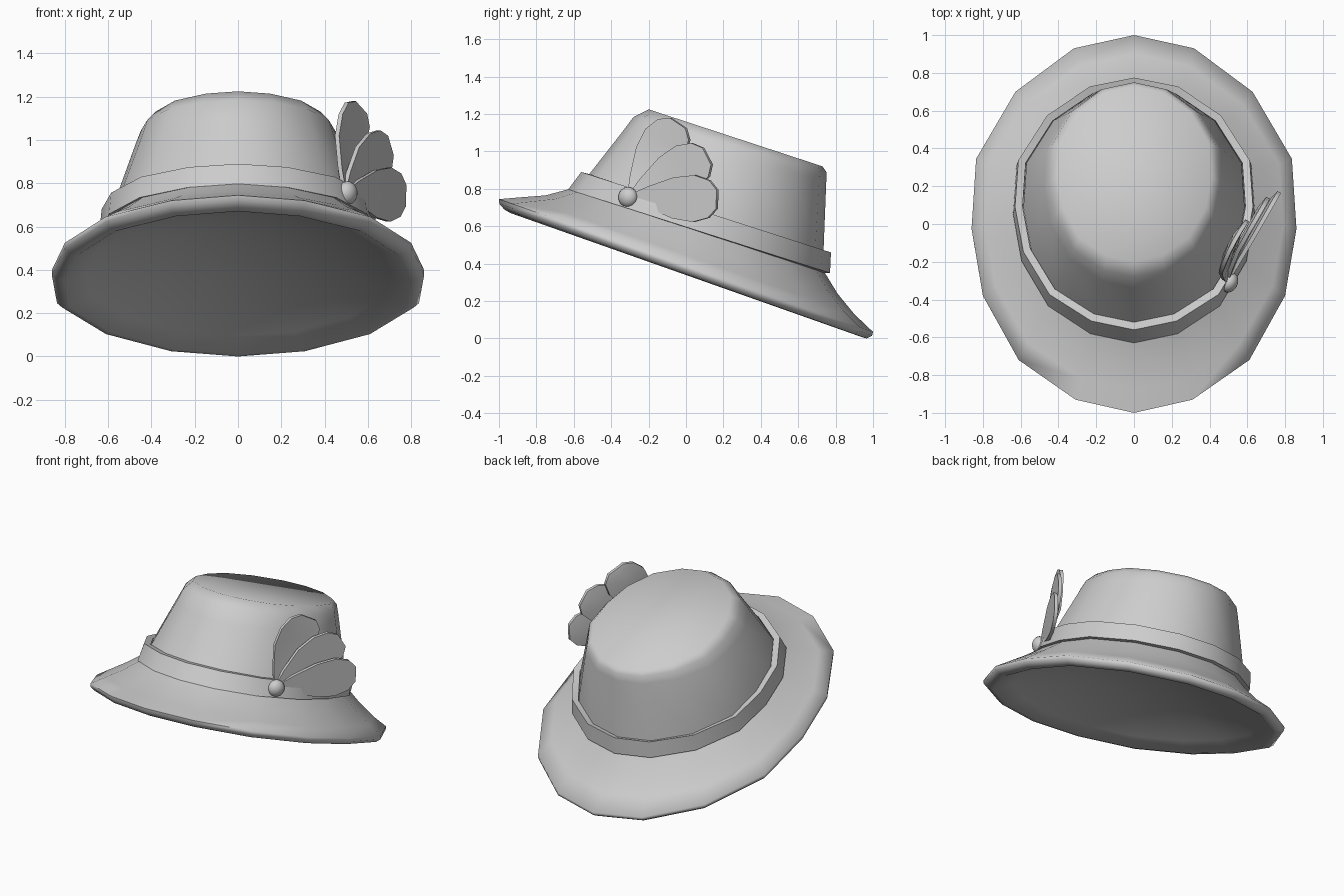
import bpy, bmesh, math
from mathutils import Matrix, Vector

if "Cube" in bpy.data.objects:
    bpy.data.objects.remove(bpy.data.objects["Cube"])

felt = bpy.data.materials.new("grey_felt")
felt.diffuse_color = (0.61, 0.61, 0.61, 1)
felt.use_nodes = True
felt.node_tree.nodes["Principled BSDF"].inputs["Base Color"].default_value = felt.diffuse_color

# Egg-shaped half outline from back to front: share of full width and of length
EGG = [0, 0.37, 0.73, 0.972, 1, 0.93, 0.71, 0.36, 0]
ALONG = [1, 0.93, 0.70, 0.345, -0.025, -0.38, -0.72, -0.93, -1]
SIDES = 16


def finish(bm, name, angle):
    bmesh.ops.recalc_face_normals(bm, faces=bm.faces[:])
    mesh = bpy.data.meshes.new(name)
    bm.to_mesh(mesh)
    bm.free()
    mesh.materials.append(felt)
    obj = bpy.data.objects.new(name, mesh)
    bpy.context.collection.objects.link(obj)
    bpy.ops.object.select_all(action='DESELECT')
    obj.select_set(True)
    bpy.context.view_layer.objects.active = obj
    bpy.ops.object.shade_smooth_by_angle(angle=math.radians(angle))
    return obj


def ring(bm, front_y, front_z, back_y, back_z, width):
    """Tilted egg-shaped loop through a front and a back point."""
    verts = []
    for i in range(SIDES):
        j = min(i, SIDES - i)
        k = (1 + ALONG[j]) / 2
        x = width * EGG[j] * (1 if i <= 8 else -1)
        verts.append(bm.verts.new((x, front_y + (back_y - front_y) * k,
                                   front_z + (back_z - front_z) * k)))
    return verts


def loft(name, rings, angle, cap_end=False, closed=False):
    bm = bmesh.new()
    loops = [ring(bm, *r) for r in rings]
    pairs = list(zip(loops, loops[1:]))
    if closed:
        pairs.append((loops[-1], loops[0]))
    for a, b in pairs:
        for i in range(SIDES):
            j = (i + 1) % SIDES
            bm.faces.new((a[i], a[j], b[j], b[i]))
    if cap_end:
        bm.faces.new(loops[-1])
    return finish(bm, name, angle)


def dome_ring(k):
    """Loop of the hollow underside at share k of the rim, raised as a dome."""
    h = 0.21 * (1 - k * k)
    y, z = 0.34 * h - 0.005, 0.341 + 0.94 * h
    return (y - 0.935 * k, z + 0.33 * k, y + 0.935 * k, z - 0.33 * k, 0.80 * k)


# Brim: flared top, rolled edge and domed hollow underside
loft("brim", [
    (-0.61, 0.803, 0.74, 0.355, 0.61),
    (-0.75, 0.765, 0.81, 0.24, 0.71),
    (-0.88, 0.755, 0.90, 0.13, 0.79),
    (-1.00, 0.745, 1.00, 0.035, 0.86),
    (-0.998, 0.72, 0.995, 0.015, 0.86),
    (-0.972, 0.69, 0.965, 0.00, 0.835),
] + [dome_ring(k) for k in (1, 0.88, 0.74, 0.56, 0.36, 0.15)], 80, cap_end=True)

# Crown with rounded shoulder
loft("crown", [
    (-0.60, 0.78, 0.735, 0.35, 0.59),
    (-0.52, 0.875, 0.735, 0.46, 0.585),
    (-0.34, 1.105, 0.75, 0.84, 0.475),
    (-0.28, 1.185, 0.75, 0.89, 0.45),
    (-0.20, 1.225, 0.73, 0.92, 0.41),
], 55, cap_end=True)

# Ribbon band around the crown
loft("band", [
    (-0.59, 0.79, 0.73, 0.35, 0.59),
    (-0.63, 0.797, 0.77, 0.35, 0.64),
    (-0.56, 0.89, 0.775, 0.46, 0.63),
    (-0.52, 0.88, 0.735, 0.45, 0.59),
], 35, closed=True)

# Fan of three upright petals, all rooted at the button on the right side
ROOT = Vector((0.50, -0.31, 0.76))
NORMAL = Vector((1, -0.57, 0)).normalized()
HALF = [(0.02, 0.015), (0.10, 0.055), (0.24, 0.11), (0.35, 0.125),
        (0.43, 0.10), (0.472, 0.05)]


def petal(name, degrees, shift, slope, curve):
    """Flat-fronted blade with a gently swollen back."""
    bm = bmesh.new()
    a = math.radians(degrees)
    rows = []
    for u, half in HALF:
        row = []
        for v in (half, 0, -half):
            y = u * math.cos(a) - v * math.sin(a)
            z = u * math.sin(a) + v * math.cos(a)
            x = slope * y + curve * y * y + shift * min(1, u / 0.2)
            row.append(bm.verts.new(ROOT + Vector((x, y, z))))
        rows.append(row)
    ribs = [row[1].co.copy() for row in rows[1:-1]]
    for p, q in zip(rows, rows[1:]):
        for i in (0, 1):
            bm.faces.new((p[i], p[i + 1], q[i + 1], q[i]))
    out = bmesh.ops.extrude_face_region(bm, geom=bm.faces[:], use_keep_orig=True)
    for v in [g for g in out["geom"] if isinstance(g, bmesh.types.BMVert)]:
        on_rib = any((v.co - r).length < 1e-5 for r in ribs)
        v.co -= NORMAL * (0.034 if on_rib else 0.022)
    finish(bm, name, 50)


petal("petal_upper", 56, -0.045, 0.25, 0.7)
petal("petal_middle", 27, -0.033, 0.57, 0)
petal("petal_lower", -2, 0.008, 0.57, 0)

# Button, slightly flattened against the petals
bm = bmesh.new()
turn = NORMAL.to_track_quat('Z', 'Y').to_matrix().to_4x4()
bmesh.ops.create_uvsphere(
    bm, u_segments=16, v_segments=10, radius=0.055,
    matrix=Matrix.Translation(ROOT + Vector((0.005, 0, -0.005))) @ turn
    @ Matrix.Diagonal((1, 1, 0.8, 1)))
finish(bm, "button", 60)
